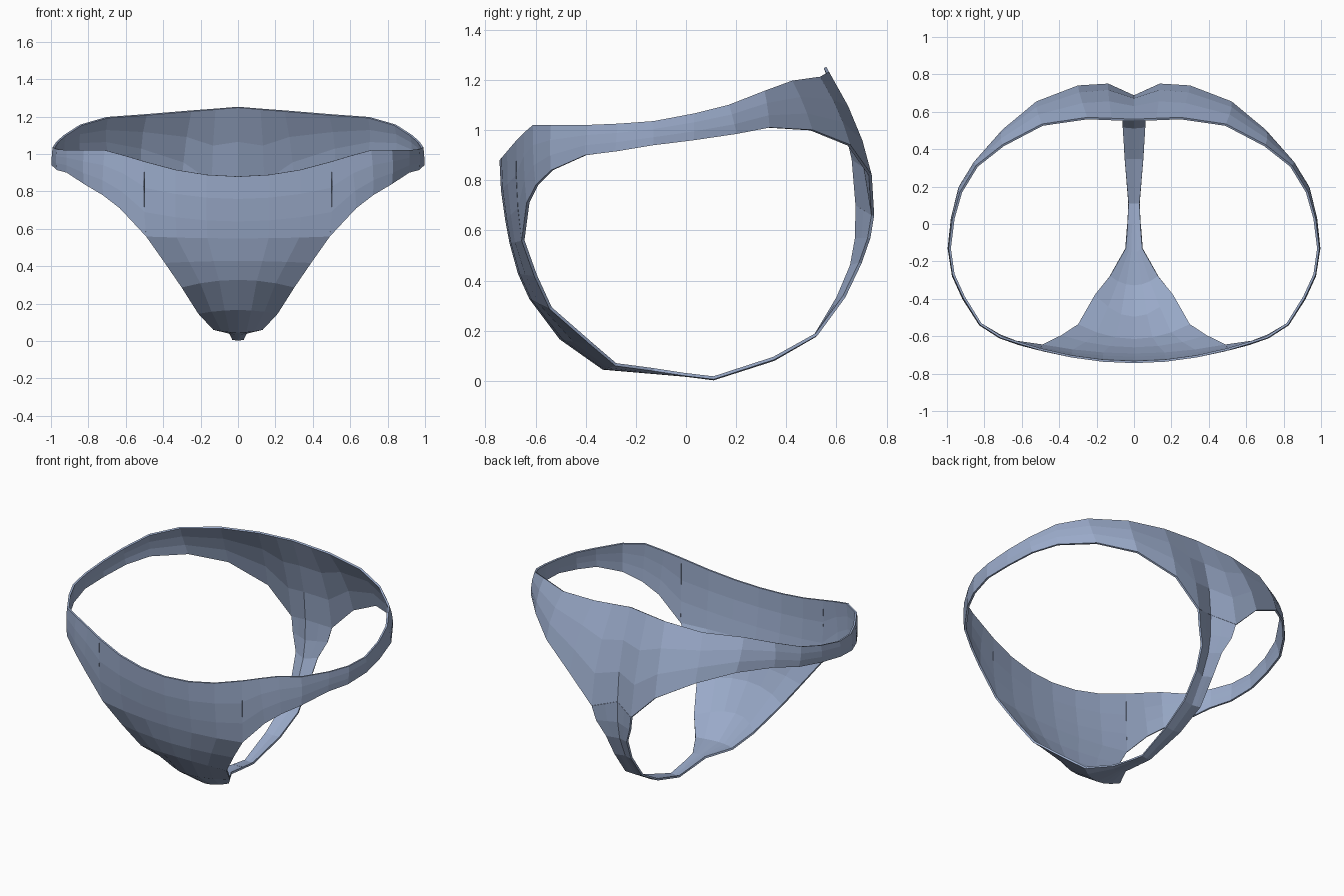
import bpy, bmesh
from mathutils import Vector

if "Cube" in bpy.data.objects:
    bpy.data.objects.remove(bpy.data.objects["Cube"])

fabric = bpy.data.materials.new("slate blue fabric")
fabric.diffuse_color = (0.32, 0.40, 0.58, 1)
fabric.use_nodes = True
fabric.node_tree.nodes["Principled BSDF"].inputs["Base Color"].default_value = fabric.diffuse_color


def loft(name, rows):
    """Skin a grid of points (right half), mirror it and give it cloth thickness."""
    bm = bmesh.new()
    grid = [[bm.verts.new(p) for p in row] for row in rows]
    for a, b in zip(grid, grid[1:]):
        for i in range(len(a) - 1):
            bm.faces.new((a[i], a[i + 1], b[i + 1], b[i]))
    bmesh.ops.recalc_face_normals(bm, faces=bm.faces)
    mesh = bpy.data.meshes.new(name)
    bm.to_mesh(mesh)
    bm.free()
    mesh.materials.append(fabric)
    ob = bpy.data.objects.new(name, mesh)
    bpy.context.collection.objects.link(ob)
    mirror = ob.modifiers.new("mirror", 'MIRROR')
    mirror.use_clip = True
    cloth = ob.modifiers.new("cloth", 'SOLIDIFY')
    cloth.thickness = 0.012
    cloth.offset = 0
    return ob


def cross_row(cy, cz, ex, ey, ez, n, power):
    """Points from the centre line to an edge point along a bowed row."""
    return [(ex * s, cy + (ey - cy) * s ** power, cz + (ez - cz) * s ** power)
            for s in (i / n for i in range(n + 1))]


# Front panel: centre y, centre z, then edge x, y, z, from waist to crotch
front = [(-.738, .88, .50, -.67, .96), (-.732, .76, .50, -.672, .82),
         (-.715, .64, .50, -.665, .69), (-.698, .55, .49, -.65, .56),
         (-.665, .43, .39, -.60, .42), (-.62, .33, .30, -.54, .29),
         (-.50, .17, .21, -.38, .15), (-.33, .05, .13, -.28, .065),
         (-.15, .035, .045, -.13, .045), (0, .022, .035, 0, .025)]
loft("front_panel", [cross_row(*r, 3, 2) for r in front])

# Rear string: narrow strip that opens into a creased gusset at the back
string = [(0, .022, .035, 0, .025), (.11, .008, .03, .11, .012),
          (.35, .085, .05, .35, .09), (.515, .18, .06, .52, .185),
          (.605, .33, .06, .63, .335), (.66, .46, .075, .695, .47),
          (.68, .57, .12, .73, .57), (.682, .70, .14, .745, .66)]
loft("rear_string", [cross_row(*r, 2, 1) for r in string])

# Waistband: top and bottom edge points from the front panel round to the back
band = [((.50, -.67, .96), (.49, -.65, .56)),
        ((.60, -.64, .99), (.63, -.63, .71)),
        ((.71, -.605, 1.02), (.72, -.595, .78)),
        ((.82, -.535, 1.02), (.82, -.535, .84)),
        ((.91, -.39, 1.02), (.91, -.40, .90)),
        ((.965, -.27, 1.025), (.965, -.28, .915)),
        ((.985, -.13, 1.035), (.99, -.13, .94)),
        ((.965, .03, 1.065), (.97, .03, .96)),
        ((.925, .17, 1.10), (.93, .20, .985)),
        ((.84, .31, 1.155), (.85, .33, 1.01)),
        ((.70, .42, 1.195), (.70, .50, 1.0)),
        ((.49, .53, 1.21), (.52, .65, .94)),
        ((.25, .565, 1.23), (.30, .735, .82)),
        ((.12, .56, 1.24), (.14, .745, .66)),
        ((0, .555, 1.25), (0, .682, .70))]
rows = []
for top, bottom in band:
    a, b = Vector(top), Vector(bottom)
    out = Vector((a.x, a.y, 0)).normalized() * 0.09 * (a - b).length
    rows.append([a.lerp(b, t) + out * 4 * t * (1 - t) * (0.3 if a.y < 0 else 0.6)
                 for t in (0, 1 / 3, 2 / 3, 1)])
loft("waistband", rows)
